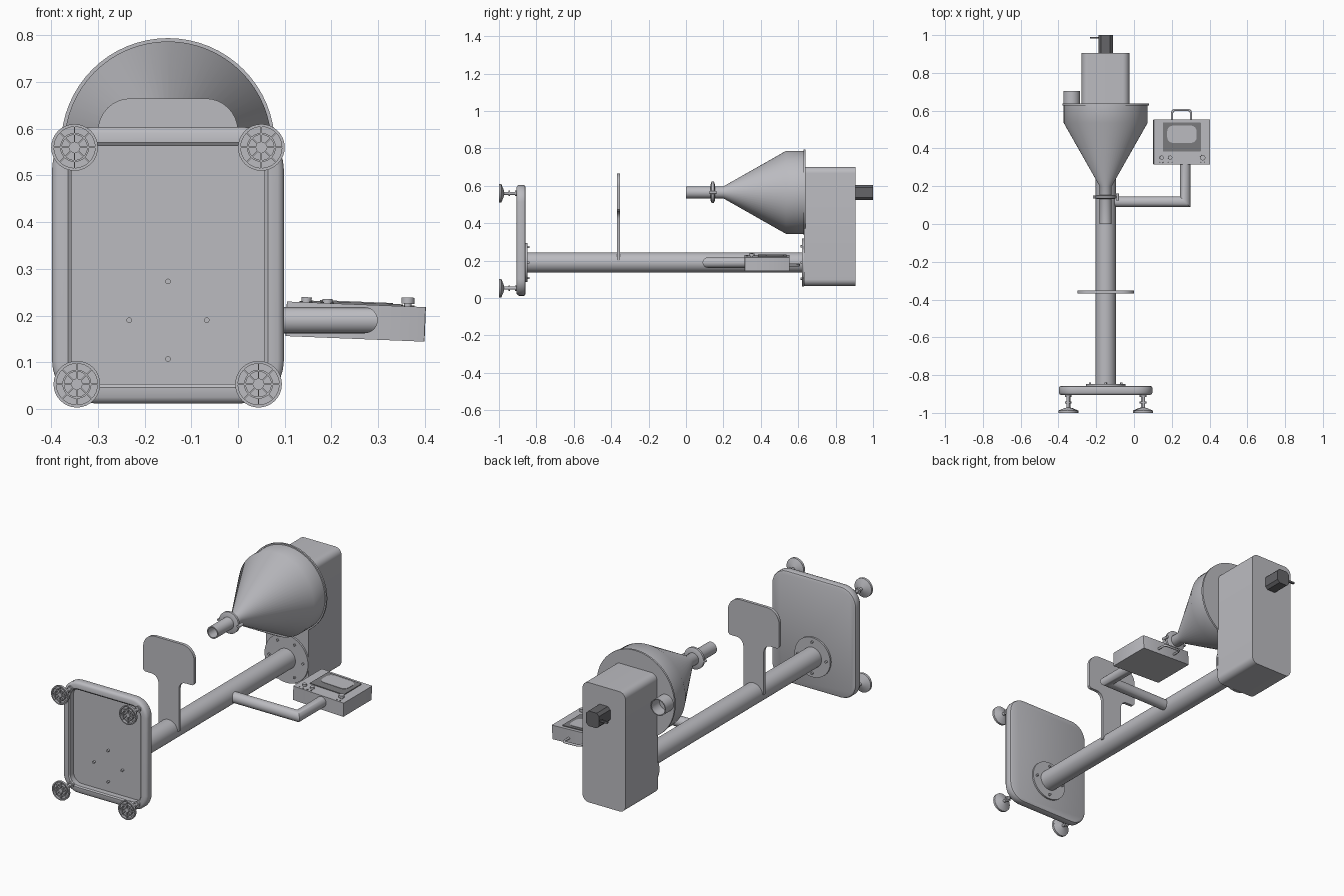
import bpy, bmesh, math
from math import sin, cos, pi

cube = bpy.data.objects.get("Cube")
if cube:
    bpy.data.objects.remove(cube, do_unlink=True)


def material(name, rgb):
    m = bpy.data.materials.new(name)
    m.use_nodes = True
    m.diffuse_color = (*rgb, 1)
    bsdf = next(n for n in m.node_tree.nodes if n.type == 'BSDF_PRINCIPLED')
    bsdf.inputs["Base Color"].default_value = (*rgb, 1)
    bsdf.inputs["Roughness"].default_value = 0.6
    return m


STEEL = material("light steel grey", (0.50, 0.50, 0.53))
DARK = material("dark motor grey", (0.13, 0.13, 0.14))
BEZEL = material("bezel grey", (0.20, 0.20, 0.21))


def build(name, solids, mat=STEEL, angle=35):
    """Each solid is a list of equal-length rings, bridged and capped."""
    bm = bmesh.new()
    for rings in solids:
        rows = [[bm.verts.new(p) for p in ring] for ring in rings]
        n = len(rows[0])
        for a, b in zip(rows, rows[1:]):
            for i in range(n):
                j = (i + 1) % n
                bm.faces.new((a[i], a[j], b[j], b[i]))
        bm.faces.new(rows[0])
        bm.faces.new(rows[-1])
    bmesh.ops.recalc_face_normals(bm, faces=bm.faces)
    me = bpy.data.meshes.new(name)
    bm.to_mesh(me)
    bm.free()
    me.materials.append(mat)
    me.shade_smooth()
    me.set_sharp_from_angle(angle=math.radians(angle))
    ob = bpy.data.objects.new(name, me)
    bpy.context.collection.objects.link(ob)
    return ob


def lathe(cx, cz, profile, n=32):
    """Rings around an axis parallel to y; profile holds (radius, y)."""
    return [[(cx + r * cos(2 * pi * i / n), y, cz + r * sin(2 * pi * i / n))
             for i in range(n)] for r, y in profile]


def round_rect(x0, x1, z0, z1, r, seg=8):
    pts = []
    corners = [(x1 - r, z1 - r), (x0 + r, z1 - r), (x0 + r, z0 + r), (x1 - r, z0 + r)]
    for k, (cx, cz) in enumerate(corners):
        for i in range(seg + 1):
            a = pi / 2 * (k + i / seg)
            pts.append((cx + r * cos(a), cz + r * sin(a)))
    return pts


def along_y(outline, y):
    return [(x, y, z) for x, z in outline]


def along_z(outline, z):
    return [(x, y, z) for x, y in outline]


def disc_z(cx, cy, r, z0, z1, n=20):
    ring = [(cx + r * cos(2 * pi * i / n), cy + r * sin(2 * pi * i / n)) for i in range(n)]
    return [along_z(ring, z0), along_z(ring, z1)]


CX, COL_Z, HOP_Z = -0.15, 0.19, 0.565

# Base tray: rounded rim, hollow towards the feet
tray_profile = [(.012, -.857), (.003, -.861), (0, -.868), (0, -.893), (.004, -.901),
                (.013, -.906), (.034, -.906), (.041, -.901), (.041, -.872)]
build("base_tray", [[along_y(round_rect(-.398 + d, .098 - d, .012 + d, .604 - d, .09 - d), y)
                     for d, y in tray_profile]])

# Levelling feet with ribbed undersides
foot_profile = [(.012, -.998), (.012, -.988), (.027, -.988), (.027, -.998), (.031, -.998),
                (.031, -.988), (.044, -.988), (.044, -1), (.05, -1), (.05, -.988),
                (.02, -.975), (.008, -.972), (.008, -.95), (.015, -.95), (.015, -.94),
                (.008, -.94), (.008, -.915), (.015, -.915), (.015, -.904)]
for label, fx, fz in [("upper_left", .05, .56), ("upper_right", -.35, .56),
                      ("lower_left", .044, .053), ("lower_right", -.345, .053)]:
    solids = [lathe(fx, fz, foot_profile)]
    for k in range(8):
        c, s = cos(k * pi / 4), sin(k * pi / 4)
        bar = [(fx + r * c - w * s, fz + r * s + w * c)
               for r, w in [(.01, -.0015), (.046, -.0015), (.046, .0015), (.01, .0015)]]
        solids.append([along_y(bar, -.997), along_y(bar, -.986)])
    build(f"foot_{label}", solids)

# Column with a flange and bolts at each end
build("column", [lathe(CX, COL_Z, [(.054, -.86), (.054, .635)], 40)])


def flange(name, r, y0, y1, bolt_r, count, b0, b1):
    build(name, [lathe(CX, COL_Z, [(r, y0), (r, y1)], 48)])
    build(name + "_bolts", [lathe(CX + bolt_r * cos(2 * pi * k / count),
                                  COL_Z + bolt_r * sin(2 * pi * k / count),
                                  [(.006, b0), (.006, b1)], 12) for k in range(count)])


flange("base_flange", .105, -.858, -.848, .083, 4, -.885, -.838)
flange("top_flange", .128, .62, .632, .1, 6, .612, .63)

# Support plate: rounded head on a narrow stem, standing on the column
half = [(.08 + .07 * sin(a), .595 + .07 * cos(a)) for a in [k * pi / 16 for k in range(9)]]
half += [(.15, .473), (.14, .463)]
half += [(.10 - .04 * sin(a), .423 + .04 * cos(a)) for a in [k * pi / 12 for k in range(7)]]
half += [(.06, .195)]
plate = [(CX + x, z) for x, z in half] + [(CX - x, z) for x, z in reversed(half)]
build("support_plate", [[along_y(plate, -.369), along_y(plate, -.353)]])

# Hopper with open outlet tube, clamp and lid
build("hopper", [lathe(CX, HOP_Z, [(.026, .15), (.026, 0), (.032, 0), (.032, .2), (.222, .535),
                                   (.222, .628), (.229, .628), (.229, .638)], 64)])
build("outlet_clamp", [lathe(CX, HOP_Z, [(.045, .132), (.057, .137), (.057, .149), (.045, .154)]),
                       lathe(-.088, HOP_Z, [(.008, .125), (.008, .162)], 12),
                       lathe(-.212, HOP_Z, [(.006, .135), (.006, .151)], 12)])
build("inlet_tube", [lathe(-.33, HOP_Z, [(.039, .64), (.039, .705), (.044, .705), (.044, .632)])])

# Drive housing and motor
housing = round_rect(-.277, -.025, .065, .702, .035)
build("drive_housing", [[along_y(housing, .63), along_y(housing, .905)]])
body = round_rect(CX - .038, CX + .038, HOP_Z - .04, HOP_Z + .04, .014, 1)
build("motor", [[along_y(body, .9), along_y(body, 1.0)]], DARK, 20)
build("motor_cable", [[along_y(round_rect(-.232, -.185, .56, .57, .002, 1), y)
                       for y in (.982, .991)]], DARK)

# Mitred arm from the column to the control panel
offsets = [(.028 * cos(2 * pi * i / 28), .028 * sin(2 * pi * i / 28)) for i in range(28)]
build("panel_arm", [[[(-.13, .117 + a, .19 + b) for a, b in offsets],
                     [(.271 - a, .117 + a, .19 + b) for a, b in offsets],
                     [(.271 - a, .33, .19 + b) for a, b in offsets]]])

# Control panel, modelled flat and then tilted slightly
case = round_rect(-.149, .149, -.12, .12, .003, 2)
bezel = round_rect(-.1, .1, -.05, .103, .003, 2)
screen = round_rect(-.078, .078, -.005, .087, .03, 4)
parts = [
    build("panel_case", [[along_z(case, -.037), along_z(case, .037)]]),
    build("panel_bezel", [[along_z(bezel, .035), along_z(bezel, .041)]], BEZEL),
    build("panel_screen", [[along_z(screen, .038), along_z(screen, .043)]]),
    build("panel_buttons", [disc_z(-.107, -.083, .011, .035, .048),
                            disc_z(-.062, -.083, .011, .035, .046)]),
    build("panel_knob", [disc_z(.11, -.083, .008, .035, .043),
                         disc_z(.11, -.083, .014, .043, .056)]),
    build("panel_marks", [disc_z(x, -.108, .004, .035, .039, 10)
                          for x in (-.118, -.098, -.073, -.052, .1, .12)], BEZEL),
]

# Carrying handle on the far edge of the panel
curve = bpy.data.curves.new("panel_handle", 'CURVE')
curve.dimensions = '3D'
curve.bevel_depth = .006
curve.bevel_resolution = 3
path = [(-.05, .115), (-.05, .155), (-.046, .165), (-.037, .17),
        (.037, .17), (.046, .165), (.05, .155), (.05, .115)]
spline = curve.splines.new('POLY')
spline.points.add(len(path) - 1)
for p, (x, y) in zip(spline.points, path):
    p.co = (x, y, -.01, 1)
curve.materials.append(STEEL)
handle = bpy.data.objects.new("panel_handle", curve)
bpy.context.collection.objects.link(handle)
for ob in parts + [handle]:
    ob.location = (.252, .434, .187)
    ob.rotation_euler = (0, math.radians(2.3), 0)
